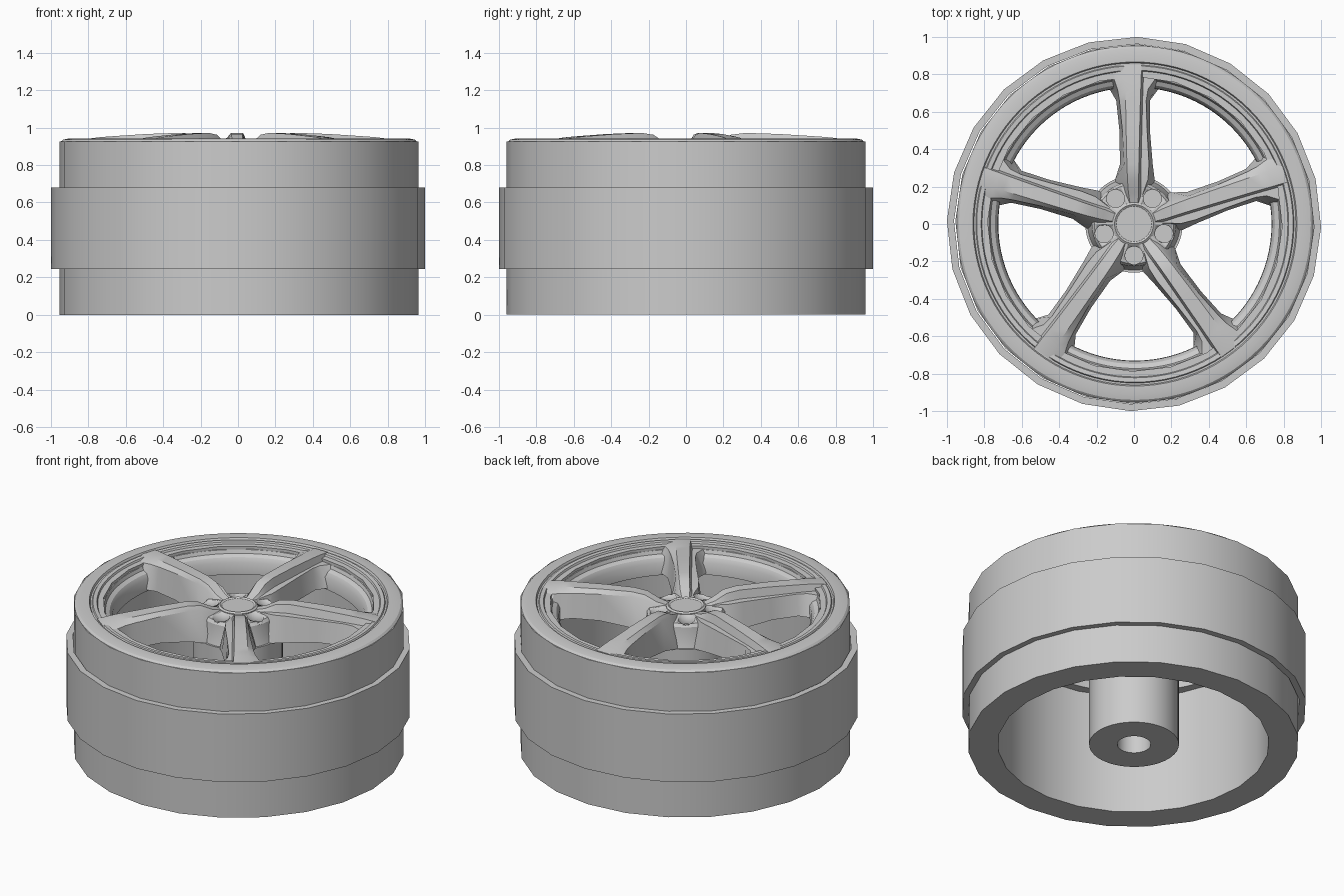
import bpy, bmesh, math
from mathutils import Matrix

if "Cube" in bpy.data.objects:
    bpy.data.objects.remove(bpy.data.objects["Cube"], do_unlink=True)

grey = bpy.data.materials.new("plain_grey")
grey.use_nodes = True
grey.diffuse_color = (0.6, 0.6, 0.6, 1)
grey.node_tree.nodes["Principled BSDF"].inputs["Base Color"].default_value = (0.6, 0.6, 0.6, 1)


def finish(name, bm, angle=30):
    bmesh.ops.remove_doubles(bm, verts=bm.verts, dist=1e-5)
    bmesh.ops.recalc_face_normals(bm, faces=bm.faces)
    mesh = bpy.data.meshes.new(name)
    bm.to_mesh(mesh)
    bm.free()
    mesh.materials.append(grey)
    obj = bpy.data.objects.new(name, mesh)
    bpy.context.collection.objects.link(obj)
    bpy.ops.object.select_all(action='DESELECT')
    obj.select_set(True)
    bpy.context.view_layer.objects.active = obj
    bpy.ops.object.shade_smooth_by_angle(angle=math.radians(angle))
    return obj


def skin(bm, rows, wrap_rows):
    """Join rows of points (each a closed loop or column) with quads."""
    grid = [[bm.verts.new(p) for p in row] for row in rows]
    n = len(grid[0])
    for i in range(len(grid) if wrap_rows else len(grid) - 1):
        a, b = grid[i], grid[(i + 1) % len(grid)]
        for j in range(n):
            k = (j + 1) % n
            bm.faces.new((a[j], a[k], b[k], b[j]))
    return grid


def lathe(name, profile, sides, phase=0.0, centre=(0, 0), angle=30):
    """Revolve a closed (radius, height) profile around z."""
    bm = bmesh.new()
    rows = []
    for i in range(sides):
        a = math.radians(phase) + math.tau * i / sides
        rows.append([(centre[0] + r * math.cos(a), centre[1] + r * math.sin(a), z)
                     for r, z in profile])
    skin(bm, rows, True)
    bmesh.ops.dissolve_degenerate(bm, edges=bm.edges, dist=1e-6)
    return finish(name, bm, angle)


# Barrel and the raised band around it
lathe("barrel", [(0.787, 0), (0.96, 0), (0.96, 0.925), (0.787, 0.925)], 24, -1, (0.005, 0))
lathe("outer_band", [(0.962, 0.245), (1.0, 0.245), (1.0, 0.68), (0.962, 0.68)], 24, -1)

# Stepped face ring framing the windows
lathe("face_ring", [
    (0.945, 0.9), (0.952, 0.925), (0.94, 0.936), (0.91, 0.942), (0.866, 0.942),
    (0.86, 0.93), (0.85, 0.93), (0.845, 0.938), (0.822, 0.936), (0.812, 0.914),
    (0.78, 0.906), (0.772, 0.885), (0.748, 0.872), (0.732, 0.845), (0.73, 0.77),
    (0.8, 0.77), (0.8, 0.9)], 96, 0, (0.005, 0))

# Hub stem with its axle bore
lathe("hub_stem", [(0.097, 0), (0.26, 0), (0.26, 0.75), (0, 0.75), (0, 0.6), (0.097, 0.6)], 48)

# Hub head, cap
hub = lathe("hub_head", [(0, 0.74), (0.25, 0.74), (0.232, 0.8), (0.225, 0.875),
                         (0.212, 0.893), (0.15, 0.905), (0, 0.905)], 60)
lathe("centre_cap", [(0, 0.89), (0.115, 0.89), (0.115, 0.91), (0.104, 0.918),
                     (0.094, 0.911), (0, 0.911)], 40)

# Spokes: radius, three heights (ridge, ledge, underside), six sideways offsets
STATIONS = [
    (0.10, (0.905, 0.895, 0.76), (-0.05, -0.03, -0.02, 0.02, 0.03, 0.05)),
    (0.17, (0.925, 0.910, 0.75), (-0.10, -0.045, -0.03, 0.025, 0.05, 0.10)),
    (0.24, (0.962, 0.915, 0.75), (-0.10, -0.050, -0.035, 0.025, 0.075, 0.11)),
    (0.32, (0.972, 0.920, 0.76), (-0.075, -0.053, -0.038, 0.026, 0.08, 0.10)),
    (0.50, (0.966, 0.915, 0.78), (-0.078, -0.062, -0.042, 0.030, 0.07, 0.085)),
    (0.66, (0.956, 0.912, 0.78), (-0.095, -0.078, -0.045, 0.034, 0.065, 0.085)),
    (0.72, (0.952, 0.910, 0.78), (-0.13, -0.088, -0.046, 0.036, 0.075, 0.13)),
    (0.77, (0.948, 0.908, 0.78), (-0.20, -0.105, -0.047, 0.038, 0.11, 0.20)),
    (0.85, (0.938, 0.905, 0.78), (-0.22, -0.120, -0.048, 0.040, 0.13, 0.22)),
]


def spoke_mesh(turn):
    bm = bmesh.new()
    rows = []
    for r, (top, ledge, low), s in STATIONS:
        left = top - 0.25 * (top - ledge) - 0.012
        heights = (low, left, top, top, ledge, low)
        row = [(x, r, z) for x, z in zip(s, heights)]
        row.insert(4, (s[3] + 0.012, r, ledge))   # foot of the ridge beside the ledge
        rows.append(row)
    grid = skin(bm, rows, False)
    bm.faces.new(grid[0])
    bm.faces.new(grid[-1])
    bmesh.ops.rotate(bm, verts=bm.verts, matrix=Matrix.Rotation(turn, 3, 'Z'))
    return bm


spokes = [finish(f"spoke_{i + 1}", spoke_mesh(math.tau * i / 5), 28) for i in range(5)]

# Lug holes between the spokes
cut = bmesh.new()
for i in range(5):
    a = math.radians(54 + 72 * i)
    place = Matrix.Translation((0.168 * math.cos(a), 0.168 * math.sin(a), 0.95))
    bmesh.ops.create_cone(cut, cap_ends=True, segments=24, radius1=0.048, radius2=0.048,
                          depth=0.2, matrix=place)
cutter = finish("lug_hole_cutter", cut)
cutter.hide_render = True
cutter.hide_set(True)
for part in [hub] + spokes:
    mod = part.modifiers.new("lug_holes", 'BOOLEAN')
    mod.operation = 'DIFFERENCE'
    mod.solver = 'EXACT'
    mod.object = cutter
    bpy.context.view_layer.objects.active = part
    bpy.ops.object.modifier_apply(modifier=mod.name)
bpy.data.objects.remove(cutter, do_unlink=True)
